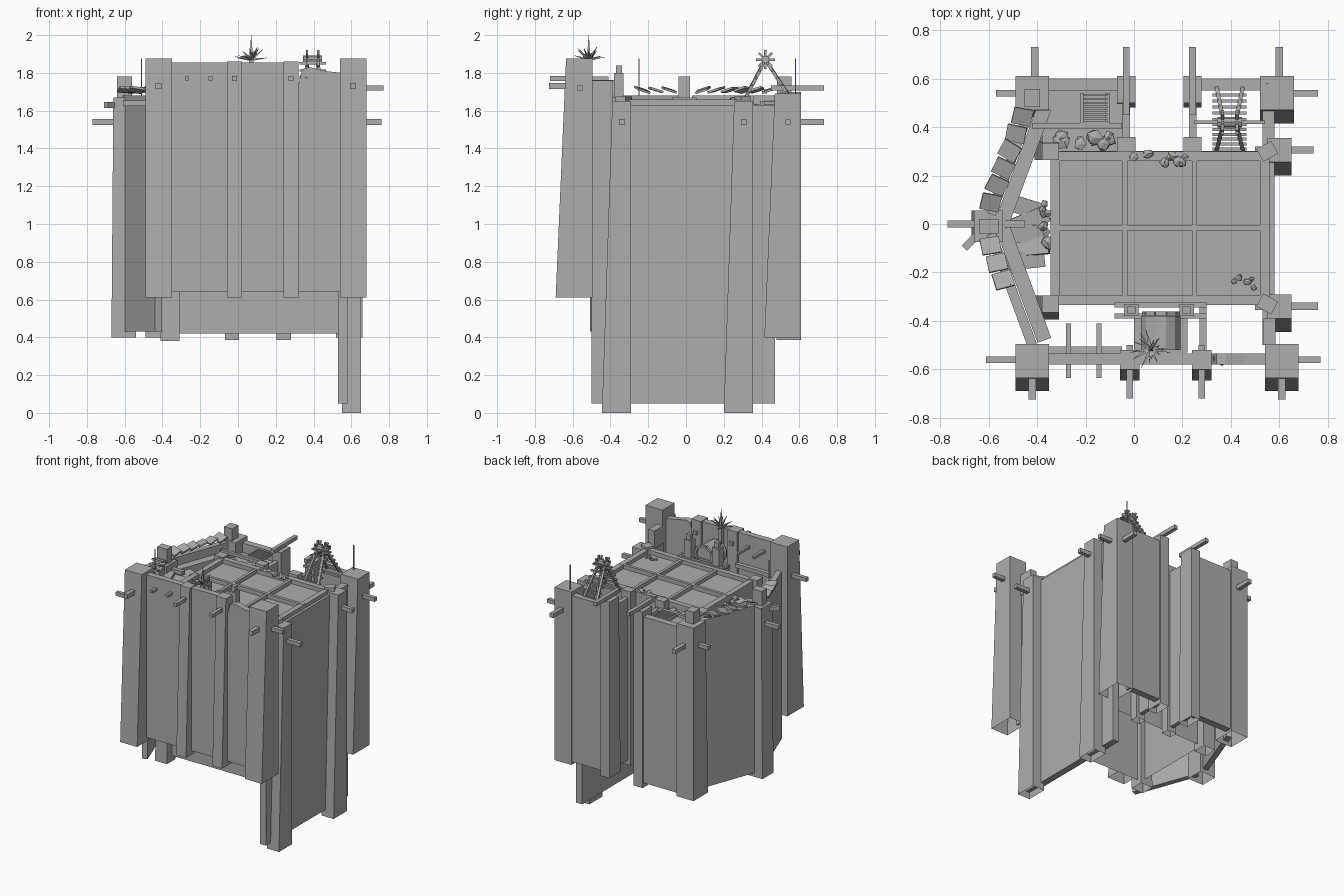
import bpy, bmesh, math, random
from mathutils import Vector, Matrix

default_cube = bpy.data.objects.get("Cube")
if default_cube:
    bpy.data.objects.remove(default_cube, do_unlink=True)

random.seed(4)
stone = bpy.data.materials.new("stone grey")
stone.use_nodes = True
stone.diffuse_color = (.42, .42, .42, 1)
stone.node_tree.nodes["Principled BSDF"].inputs["Base Color"].default_value = (.42, .42, .42, 1)


def finish(name, mesh_builder):
    """Turn a bmesh into a named object with the stone material."""
    bmesh.ops.recalc_face_normals(mesh_builder, faces=mesh_builder.faces)
    mesh = bpy.data.meshes.new(name)
    mesh_builder.to_mesh(mesh)
    mesh_builder.free()
    mesh.materials.append(stone)
    part = bpy.data.objects.new(name, mesh)
    bpy.context.scene.collection.objects.link(part)
    return part


def pillar(name, center, size, bottom, top, flare=(0, 0), closed=False):
    """Tapered shaft, open below; flare moves the foot outwards on its signed side."""
    builder = bmesh.new()
    rings = []
    for height, spread in ((bottom, flare), (top, (0, 0))):
        ring = []
        for sx, sy in ((-1, -1), (1, -1), (1, 1), (-1, 1)):
            x = center[0] + sx * size[0] / 2 + (spread[0] if sx * spread[0] > 0 else 0)
            y = center[1] + sy * size[1] / 2 + (spread[1] if sy * spread[1] > 0 else 0)
            ring.append(builder.verts.new((x, y, height)))
        rings.append(ring)
    low, high = rings
    for i in range(4):
        j = (i + 1) % 4
        builder.faces.new((low[i], low[j], high[j], high[i]))
    builder.faces.new(high)
    if closed:
        builder.faces.new(low[::-1])
    return finish(name, builder)


def block(name, center, size, bottom, top):
    return pillar(name, center, size, bottom, top, closed=True)


def wall(name, start, end, thickness, bottom, top):
    """Upright slab between two ground points."""
    a, b = Vector(start), Vector(end)
    builder = bmesh.new()
    turn = Matrix.Rotation(math.atan2(b.y - a.y, b.x - a.x), 4, "Z")
    place = Matrix.Translation(((a.x + b.x) / 2, (a.y + b.y) / 2, (bottom + top) / 2))
    scale = Matrix.Diagonal(((b - a).length, thickness, top - bottom, 1))
    bmesh.ops.create_cube(builder, size=1, matrix=place @ turn @ scale)
    return finish(name, builder)


def beam(name, start, end, width, tip=None, sides=4):
    """Bar or cone running between two points in space."""
    a, b = Vector(start), Vector(end)
    builder = bmesh.new()
    aim = (b - a).to_track_quat("Z", "Y").to_matrix().to_4x4()
    place = Matrix.Translation((a + b) / 2) @ aim @ Matrix.Rotation(math.pi / 4, 4, "Z")
    radius = width * math.sqrt(.5)
    bmesh.ops.create_cone(builder, cap_ends=True, segments=sides, radius1=radius,
                          radius2=radius if tip is None else tip,
                          depth=(b - a).length, matrix=place)
    return finish(name, builder)


def slab(name, center, size, tilt=(0, 0, 0)):
    part = block(name, (0, 0), size[:2], -size[2] / 2, size[2] / 2)
    part.location = center
    part.rotation_euler = tilt
    return part


def rubble(name, center, spread, count, size):
    for i in range(count):
        builder = bmesh.new()
        bmesh.ops.create_icosphere(builder, subdivisions=1, radius=size * random.uniform(.6, 1.2))
        for vert in builder.verts:
            vert.co *= random.uniform(.7, 1.2)
            vert.co.z *= .6
        part = finish(name, builder)
        part.location = (center[0] + random.uniform(-1, 1) * spread[0],
                         center[1] + random.uniform(-1, 1) * spread[1], center[2])


def sheet(name, outline, y, depth):
    """Upright panel cut to an x, z outline."""
    builder = bmesh.new()
    face = builder.faces.new([builder.verts.new((x, y, z)) for x, z in outline])
    grown = bmesh.ops.extrude_face_region(builder, geom=[face])
    moved = [v for v in grown["geom"] if isinstance(v, bmesh.types.BMVert)]
    bmesh.ops.translate(builder, verts=moved, vec=(0, depth, 0))
    bmesh.ops.triangulate(builder, faces=[f for f in builder.faces if len(f.verts) > 4])
    return finish(name, builder)


# Central keep: hollow shaft and ribbed roof
pillar("keep_shaft", (.105, -.017), (.9, .635), .42, 1.63)
for y in (-.315, -.015, .28):
    block("roof_rib_long", (.105, y), (.9, .04 if abs(y) > .1 else .022), 1.62, 1.66)
for x in (-.325, -.038, .25, .54):
    width = .04 if x in (-.325, .54) else .022
    block("roof_rib_cross", (x, -.017), (width, .635), 1.62, 1.658)
for y in (-.33, .3):
    side = math.copysign(1, y)
    pillar("keep_corner_pillar", (-.345, y), (.07, .07), .38, 1.67, (-.03, side * .03))
    slab("keep_corner_cap", (.55, y, 1.66), (.07, .06, .03), (0, 0, side * .5))

# Right curtain wall with its long pillars
wall("right_wall", (.555, -.5), (.555, .47), .05, .05, 1.63)
wall("right_parapet_front", (.56, -.5), (.56, -.39), .05, 1.6, 1.76)
for y in (-.34, .305):
    pillar("right_pillar", (.6, y), (.1, .1), 0, 1.65, (0, -.055))
    beam("right_pillar_beam", (.5, y, 1.54), (.76 if y < 0 else .74, y, 1.54), .03)
pillar("back_right_corner", (.59, .54), (.14, .14), .4, 1.69, (0, -.055))

# Tall front wall, broken beside its right corner
front_outline = ((-.36, .64), (.55, .64), (.55, 1.8), (.46, 1.81), (.38, 1.83),
                 (.34, 1.82), (.31, 1.7), (.3, 1.78), (.28, 1.855), (-.36, 1.855))
sheet("front_wall", front_outline, -.58, .045)
for x in (-.42, .61):
    pillar("front_corner", (x, -.565), (.14, .14), .61, 1.875, (0, -.055))
    beam("front_corner_beam", (x, -.6, 1.73), (x, -.725, 1.73), .032)
for x in (-.018, .28):
    pillar("front_pillar", (x, -.56), (.08, .08), .61, 1.86, (0, -.045))
    beam("front_pillar_beam", (x, -.5, 1.77), (x, -.72, 1.77), .026)
for x in (-.27, -.145):
    beam("front_spar", (x, -.41, 1.77), (x, -.635, 1.77), .02)
beam("front_right_side_beam", (.66, -.56, 1.72), (.77, -.56, 1.72), .028)
beam("front_left_side_beam", (-.48, -.56, 1.64), (-.61, -.56, 1.64), .028)
wall("front_walk_left", (-.35, -.52), (-.05, -.52), .03, 1.6, 1.63)

# Left walls meeting in a point, with broken shingles on top
point = (-.6, -.01)
pillar("left_point_pillar", point, (.12, .13), .4, 1.67, (-.01, 0))
block("left_point_cap", point, (.08, .06), 1.66, 1.78)
beam("left_point_beam", (-.64, 0, 1.54), (-.77, 0, 1.54), .03)
beam("left_inner_beam", (-.54, 0, 1.62), (-.45, 0, 1.62), .03)
beam("left_slant_beam", (-.63, -.03, 1.63), (-.7, -.1, 1.63), .03)
for side in (-1, 1):
    near, far = Vector((-.59, side * .04)), Vector((-.42, side * .5))
    inward = Vector((.05, -side * .02))
    wall("left_wall", near, far, .04, .43, 1.68)
    wall("left_walkway", near + inward, far + inward, .06, 1.56, 1.62)
    angle = math.atan2(far.y - near.y, far.x - near.x)
    for i in range(6 if side > 0 else 3):
        spot = near.lerp(far, (i + .7) / 6.5)
        slab("wall_shingle", (spot.x - .02, spot.y, 1.71), (.07, .08, .012),
             (random.uniform(-.2, .2), -.3, angle + random.uniform(-.2, .2)))

# Back left bay: corner, wall, floor and a slatted bench
pillar("back_left_corner", (-.42, .54), (.14, .14), .4, 1.69, (0, -.03))
block("back_left_cap", (-.42, .52), (.065, .075), 1.68, 1.78)
wall("back_wall_left", (-.36, .575), (-.04, .575), .05, .42, 1.66)
block("back_left_floor", (-.2, .42), (.36, .28), 1.56, 1.59)
beam("back_left_rail", (-.42, .405, 1.64), (-.05, .405, 1.64), .022)
for x in (-.215, -.11):
    beam("bench_rail", (x, .4, 1.64), (x, .54, 1.64), .016)
for i in range(8):
    beam("bench_slat", (-.21, .42 + i * .016, 1.65), (-.11, .42 + i * .016, 1.65), .009)
rubble("bay_rubble", (-.2, .345, 1.62), (.12, .015), 9, .03)

# Back right bay and the open gate notch
wall("back_wall_right", (.26, .575), (.53, .575), .05, .42, 1.66)
for x in (-.032, .242):
    pillar("gate_outer_pillar", (x, .555), (.075, .11), .385, 1.7, (0, -.02))
    pillar("gate_inner_pillar", (x, .33), (.075, .06), .385, 1.68)
    wall("gate_side_wall", (x, .32), (x, .54), .03, .42, 1.63)
    beam("gate_beam", (x, .45, 1.72), (x, .73, 1.72), .028)
for x in (-.41, .6):
    beam("back_corner_beam", (x, .58, 1.54), (x, .73, 1.54), .03)
    outward = math.copysign(.16, x)
    beam("back_side_beam", (x, .54, 1.54), (x + outward, .54, 1.54), .028)
beam("right_spar", (.57, .37, 1.54), (.57, .46, 1.54), .02)

# Timber derrick standing over the back right bay
apex = Vector((.395, .42, 1.87))
for end in (.3, .57):
    for side in (-1, 1):
        foot = Vector((apex.x + side * .055, end, 1.64))
        head = apex + Vector((side * .025, 0, 0))
        beam("derrick_leg", foot, head, .016)
    for i in range(6):
        spot = Vector((apex.x, end, 1.64)).lerp(apex, (i + .5) / 6)
        beam("derrick_rung", spot - Vector((.07, 0, 0)), spot + Vector((.07, 0, 0)), .012)
beam("derrick_crossbar", (.25, .42, 1.7), (.54, .42, 1.7), .016)
beam("derrick_axle", apex - Vector((.05, 0, 0)), apex + Vector((.05, 0, 0)), .03, sides=8)
for i in range(8):
    turn = math.tau * i / 8
    for side in (-.03, .03):
        hub = apex + Vector((side, 0, 0))
        beam("wheel_spoke", hub, hub + Vector((0, math.cos(turn), math.sin(turn))) * .05, .012)

# Arched shelter behind the front wall
for x in (-.012, .218):
    block("shelter_post", (x, -.355), (.06, .05), 1.6, 1.8)
    block("shelter_post_cap", (x, -.355), (.035, .03), 1.8, 1.84)
for y in (-.335, -.38):
    beam("shelter_beam", (-.08, y, 1.66), (.3, y, 1.66), .02)
block("shelter_floor", (.11, -.45), (.22, .16), 1.57, 1.6)
beam("shelter_barrel", (.11, -.38, 1.68), (.11, -.52, 1.68), .12, sides=12)
for i in range(10):
    turn, after = (math.tau * (i + k) / 10 for k in (0, 1))
    rim = [(.11 + .07 * math.cos(t), -.37, 1.7 + .07 * math.sin(t)) for t in (turn, after)]
    beam("shelter_ring", rim[0], rim[1], .016)
wall("shelter_side_wall", (.285, -.33), (.285, -.54), .03, 1.5, 1.64)

# Spiky growth on the shelter
root = Vector((.07, -.515, 1.87))
beam("spike_stem", root - Vector((0, 0, .14)), root, .025)
beam("spike_tallest", root, (root.x, root.y, 2), .02, tip=.001)
for i in range(16):
    turn = i * 2.4
    lift = random.uniform(.1, 1.3)
    lean = Vector((math.cos(turn), math.sin(turn), lift)).normalized()
    beam("spike", root, root + lean * random.uniform(.05, .09), .014, tip=.001)

# Fallen floor pieces, rubble and thin poles
for i in range(5):
    slab("floor_shard", (-.45 + .02 * (i % 2), .07 - .055 * i, 1.58), (.16, .07, .03),
         (random.uniform(-.15, .15), random.uniform(-.2, .2), random.uniform(-.5, .5)))
rubble("left_rubble", (-.37, -.03, 1.62), (.02, .12), 7, .025)
rubble("roof_rubble", (.1, .27, 1.66), (.13, .03), 9, .02)
rubble("roof_corner_rubble", (.46, -.25, 1.64), (.05, .03), 5, .018)
rubble("front_rubble", (.43, -.555, 1.78), (.1, .01), 5, .02)
for x, y in ((-.51, -.25), (.55, .58)):
    beam("thin_pole", (x, y, 1.6), (x, y, 1.875), .005)
